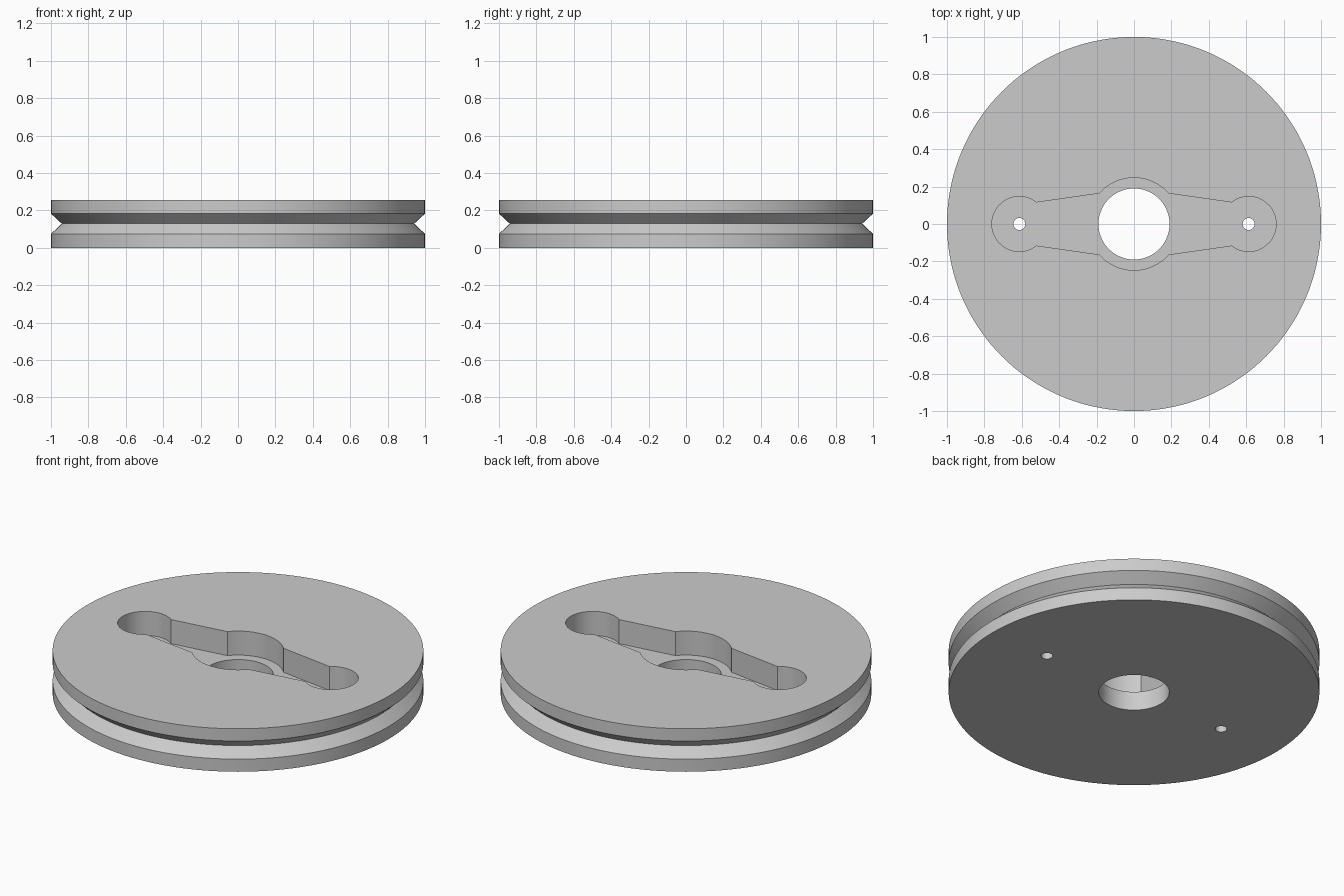
import bpy, bmesh, math
from math import cos, sin, radians

cube = bpy.data.objects.get("Cube")
if cube:
    bpy.data.objects.remove(cube, do_unlink=True)

HEIGHT, FLOOR = 0.256, 0.113          # full thickness, recess floor
HUB_R, BORE_R = 0.247, 0.19
LOBE_X, LOBE_R, PIN_R = 0.613, 0.147, 0.032
ARM_Y0, ARM_SLOPE = 0.19, -0.143      # upper edge of the tapered arm

gray = bpy.data.materials.new("plain gray")
gray.use_nodes = True
color = (0.6, 0.6, 0.6, 1)
gray.diffuse_color = color
gray.node_tree.nodes["Principled BSDF"].inputs["Base Color"].default_value = color


def make_object(name, bm):
    bmesh.ops.recalc_face_normals(bm, faces=bm.faces)
    mesh = bpy.data.meshes.new(name)
    bm.to_mesh(mesh)
    bm.free()
    mesh.materials.append(gray)
    obj = bpy.data.objects.new(name, mesh)
    bpy.context.collection.objects.link(obj)
    return obj


def prism(name, outline, bottom, top):
    bm = bmesh.new()
    face = bm.faces.new([bm.verts.new((x, y, bottom)) for x, y in outline])
    ext = bmesh.ops.extrude_face_region(bm, geom=[face])
    verts = [v for v in ext["geom"] if isinstance(v, bmesh.types.BMVert)]
    bmesh.ops.translate(bm, verts=verts, vec=(0, 0, top - bottom))
    return make_object(name, bm)


def arc(cx, r, start, end, steps):
    return [(cx + r * cos(start + (end - start) * i / steps),
             r * sin(start + (end - start) * i / steps)) for i in range(steps + 1)]


def circle(cx, r, steps):
    return arc(cx, r, 0, math.tau, steps)[:-1]


def arm_angle(cx, r, side):
    """Angle at which the arm edge crosses a circle centred on the x axis."""
    foot = ARM_Y0 + ARM_SLOPE * cx
    a = 1 + ARM_SLOPE ** 2
    b = foot * ARM_SLOPE
    dx = (-b + side * math.sqrt(b * b - a * (foot * foot - r * r))) / a
    return math.atan2(foot + ARM_SLOPE * dx, dx)


# Grooved wheel, turned from its half profile
profile = [(0, 0), (1, 0), (1, 0.075), (0.942, 0.129), (1, 0.183), (1, HEIGHT), (0, HEIGHT)]
bm = bmesh.new()
points = [bm.verts.new((r, 0, z)) for r, z in profile]
edges = [bm.edges.new(pair) for pair in zip(points, points[1:])]
bmesh.ops.spin(bm, geom=points + edges, cent=(0, 0, 0), axis=(0, 0, 1),
               angle=math.tau, steps=144, use_merge=True)
bmesh.ops.remove_doubles(bm, verts=bm.verts, dist=0.0001)
bmesh.ops.dissolve_limit(bm, angle_limit=radians(0.5), verts=bm.verts, edges=bm.edges)
wheel = make_object("pulley_wheel", bm)

# Recess outline: right lobe and upper hub arc, then the same turned half round
lobe = arm_angle(LOBE_X, LOBE_R, -1)
hub = arm_angle(0, HUB_R, 1)
half = arc(LOBE_X, LOBE_R, -lobe, lobe, 48) + arc(0, HUB_R, hub, math.pi - hub, 32)
recess = half + [(-x, -y) for x, y in half]

# Cut the recess, the centre bore and the two pin holes
cutters = [prism("recess_cutter", recess, FLOOR, HEIGHT + 0.1),
           prism("bore_cutter", circle(0, BORE_R, 72), -0.1, HEIGHT + 0.2)]
for side in (-1, 1):
    cutters.append(prism("pin_hole_cutter", circle(side * LOBE_X, PIN_R, 24), -0.1, HEIGHT + 0.2))

for cutter in cutters:
    cutter.hide_render = True
    mod = wheel.modifiers.new("cut", 'BOOLEAN')
    mod.operation = 'DIFFERENCE'
    mod.solver = 'EXACT'
    mod.object = cutter

bpy.context.view_layer.update()
cut_mesh = bpy.data.meshes.new_from_object(
    wheel.evaluated_get(bpy.context.evaluated_depsgraph_get()))
wheel.modifiers.clear()
wheel.data = cut_mesh
cut_mesh.materials.clear()
cut_mesh.materials.append(gray)
for face in cut_mesh.polygons:
    face.material_index = 0
for cutter in cutters:
    bpy.data.objects.remove(cutter, do_unlink=True)

# Smooth walls with crisp rims
bpy.ops.object.select_all(action='DESELECT')
wheel.select_set(True)
bpy.context.view_layer.objects.active = wheel
bpy.ops.object.shade_smooth_by_angle(angle=radians(25))
